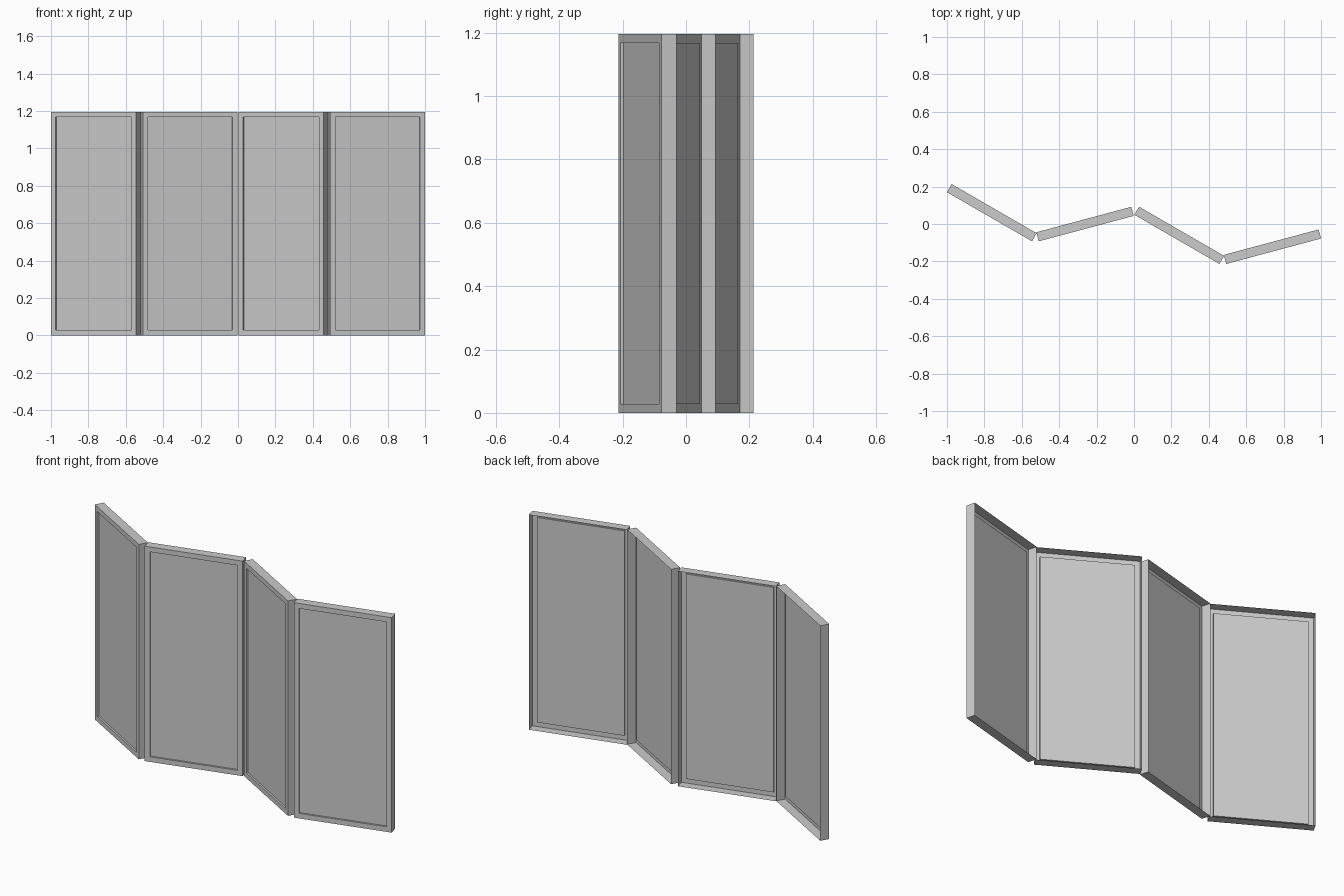
import bpy, bmesh
from math import radians
from mathutils import Matrix, Vector

if "Cube" in bpy.data.objects:
    bpy.data.objects.remove(bpy.data.objects["Cube"])

W, T, H = 0.525, 0.05, 1.195     # panel width, thickness, height
BORDER, RECESS = 0.028, 0.01     # frame border and depth of the sunken field


def panel_mesh():
    """Framed panel with an open back, origin at its front left bottom corner."""
    bm = bmesh.new()
    bmesh.ops.create_cube(bm, size=1, matrix=Matrix.Translation((W / 2, T / 2, H / 2))
                          @ Matrix.Diagonal((W, T, H, 1)))
    bm.normal_update()
    # open back
    back = [f for f in bm.faces if f.normal.y > 0.9]
    bmesh.ops.delete(bm, geom=back, context='FACES_ONLY')
    # sunken field inside the front border
    front = [f for f in bm.faces if f.normal.y < -0.9]
    bmesh.ops.inset_individual(bm, faces=front, thickness=BORDER, use_even_offset=True)
    field = bmesh.ops.extrude_discrete_faces(bm, faces=front)["faces"][0]
    bmesh.ops.translate(bm, verts=field.verts[:], vec=(0, RECESS, 0))
    mesh = bpy.data.meshes.new("screen_panel")
    bm.to_mesh(mesh)
    bm.free()
    return mesh


# Zigzag of four panels: the same folded pair twice
mesh = panel_mesh()
for pair in range(2):
    shift = Vector((1.002, -0.121, 0)) * pair
    for side, pos, angle in (("left", (-1.0, 0.17, 0), -30),
                             ("right", (-0.509, -0.0925, 0), 15)):
        panel = bpy.data.objects.new(f"screen_panel_{side}_{pair + 1}", mesh)
        panel.location = Vector(pos) + shift
        panel.rotation_euler.z = radians(angle)
        bpy.context.collection.objects.link(panel)
